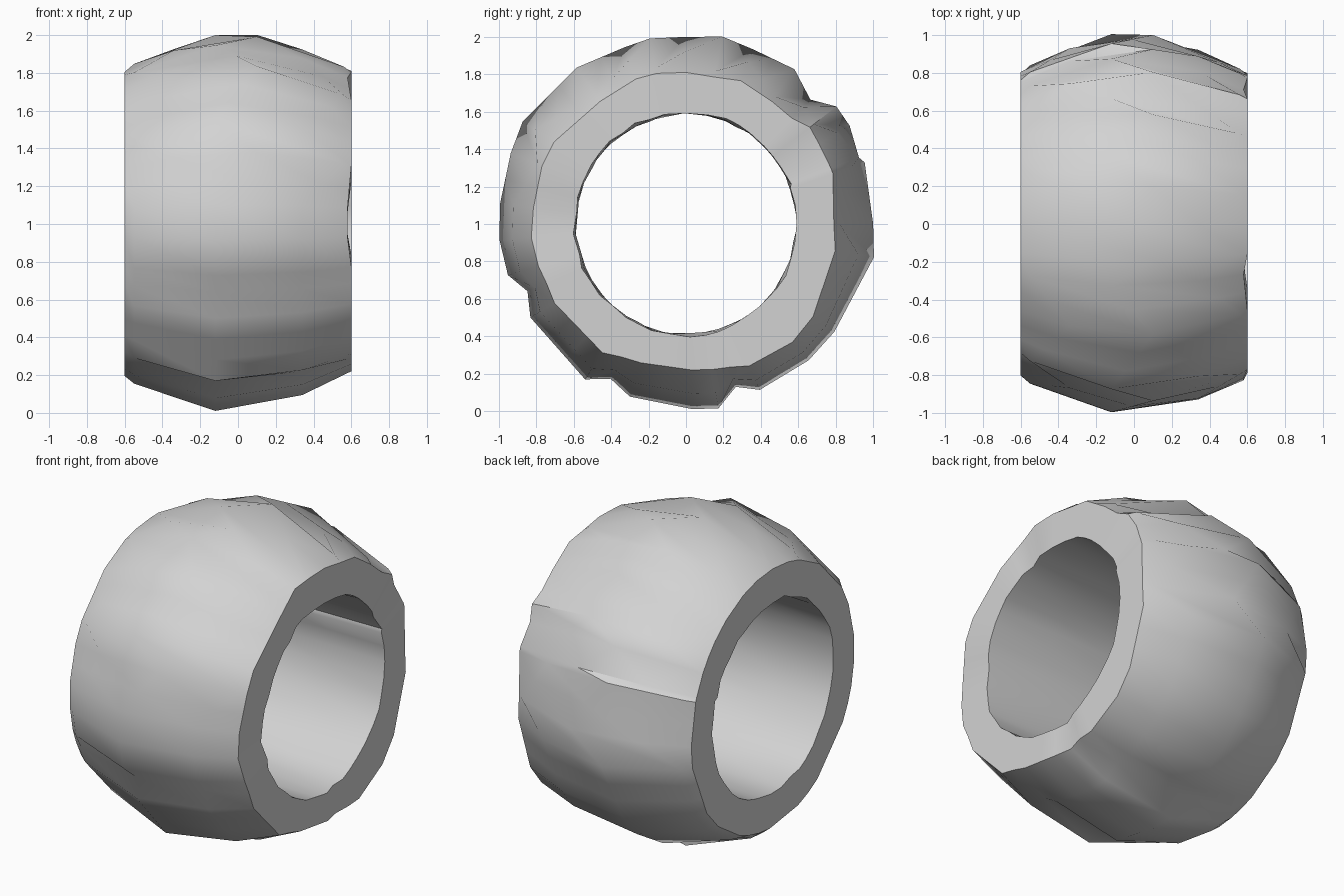
import bpy, bmesh, math, random
from mathutils import Vector

cube = bpy.data.objects.get("Cube")
if cube:
    bpy.data.objects.remove(cube)
random.seed(4)

# Stone colour
stone = bpy.data.materials.new("pale_grey")
colour = (0.65, 0.65, 0.65, 1)
stone.use_nodes = True
stone.diffuse_color = colour
stone.node_tree.nodes["Principled BSDF"].inputs["Base Color"].default_value = colour

# Worn outline around the ring: angle, crown radius, rim radius
OUTLINE = [
    (0, 1, .79), (19, 1.01, .83), (21, .99, .83), (31, 1.02, .83), (38, 1.02, .84),
    (45, .94, .8), (55, 1.01, .8), (69, 1, .82), (79, 1.02, .8), (90, 1, .81),
    (101, 1.01, .82), (109, 1, .82), (125, 1.02, .8), (148, 1.03, .83), (158, 1.01, .83),
    (174, 1, .82), (185, 1, .83), (196, .99, .82), (203, .92, .81), (211, .97, .82),
    (237, .99, .82), (244, .92, .79), (252, .97, .78), (272, .99, .78), (280, 1, .79),
    (287, .91, .8), (294, .97, .83), (312, .98, .85), (324, .98, .84), (350, 1.02, .81)]

# Two chiselled cross-sections: position along the axis, share of the way from rim to crown
PEAK_RIGHT = [(-.6, 0), (-.55, .22), (-.12, 1), (.34, .6), (.6, 0)]
PEAK_LEFT = [(-.6, 0), (-.34, .64), (.1, 1), (.56, .15), (.6, 0)]
BORE = [(.6, .6), (.2, .595), (-.2, .595), (-.6, .6)]
RIGHT_RIM = .805


def radial(x, angle, radius):
    a = math.radians(angle)
    return Vector((x, math.cos(a) * radius, math.sin(a) * radius))


def outer_line(index):
    """Outer points of one section; the upper back alternates between the two peaks."""
    angle, crown, rim = OUTLINE[index]
    section = PEAK_LEFT if index % 2 == 0 and index < 15 else PEAK_RIGHT
    chip = random.choice((0, 0, .02))
    line = []
    for x, share in section:
        base = rim if x > 0 else RIGHT_RIM
        line.append(radial(min(x, .6 - chip), angle, base + (crown - base) * share))
    return line


# Sweep the sections around the axis, with extra steps in wide gaps to keep the bore round
bm = bmesh.new()
lines = [outer_line(i) for i in range(len(OUTLINE))]
loops = []
for i, line in enumerate(lines):
    following = (i + 1) % len(lines)
    start = OUTLINE[i][0]
    gap = (OUTLINE[following][0] - start) % 360
    steps = max(1, round(gap / 9))
    for k in range(steps):
        t = k / steps
        points = [p.lerp(q, t) for p, q in zip(line, lines[following])]
        points += [radial(min(x, points[-1].x), start + gap * t, r + random.uniform(-.015, .005))
                   for x, r in BORE]
        loops.append([bm.verts.new(p) for p in points])

for i, loop in enumerate(loops):
    following = loops[(i + 1) % len(loops)]
    for j in range(len(loop)):
        k = (j + 1) % len(loop)
        bm.faces.new((loop[j], loop[k], following[k], following[j]))
bmesh.ops.recalc_face_normals(bm, faces=bm.faces)

mesh = bpy.data.meshes.new("worn_ring")
bm.to_mesh(mesh)
bm.free()
mesh.materials.append(stone)
ring = bpy.data.objects.new("worn_ring", mesh)
ring.location.z = 1
bpy.context.collection.objects.link(ring)
bpy.context.view_layer.objects.active = ring
ring.select_set(True)
bpy.ops.object.shade_smooth_by_angle(angle=math.radians(38))
